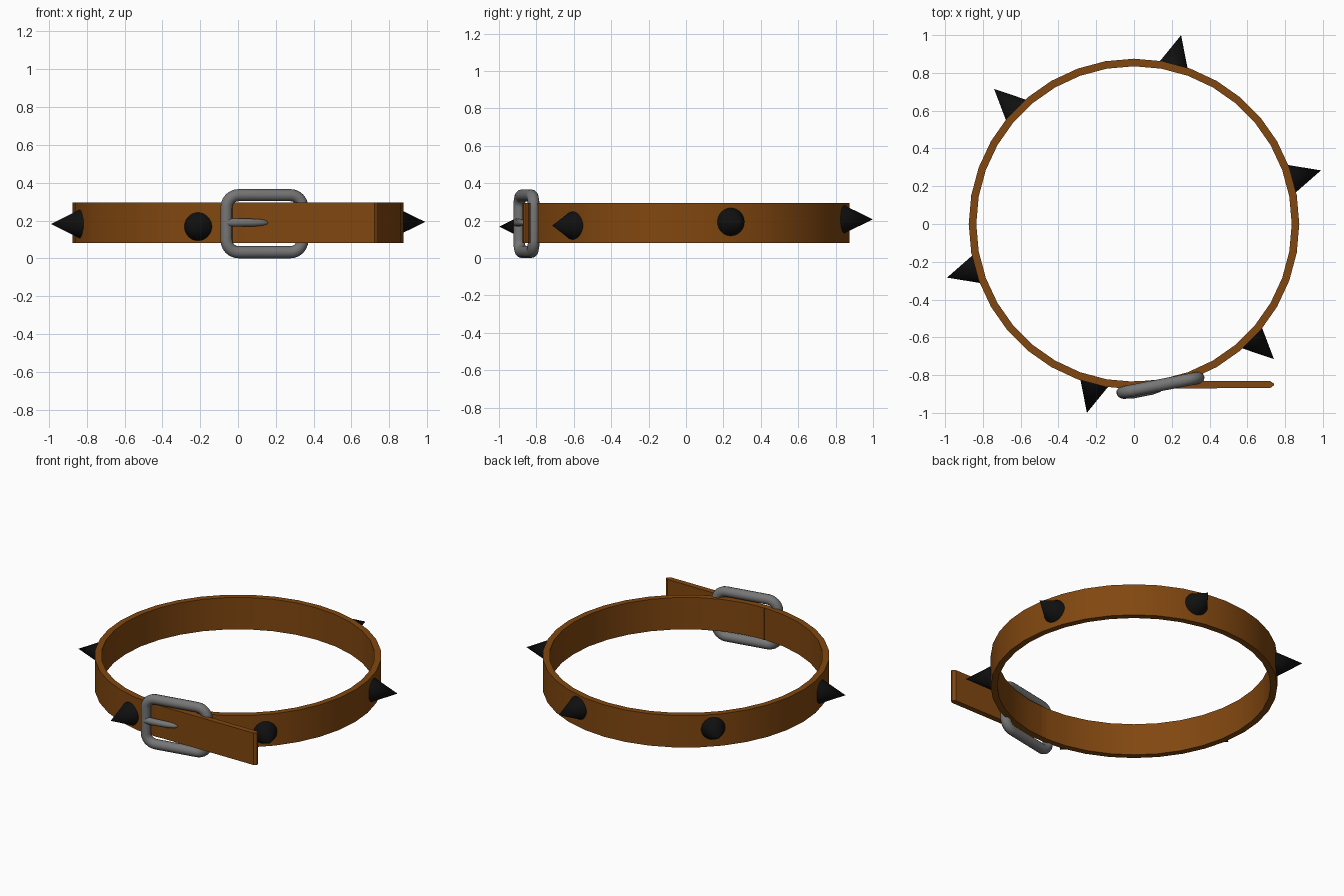
import bpy, bmesh, math
from mathutils import Vector, Matrix

if "Cube" in bpy.data.objects:
    bpy.data.objects.remove(bpy.data.objects["Cube"])


def material(name, rgb):
    m = bpy.data.materials.new(name)
    m.diffuse_color = (*rgb, 1)
    m.use_nodes = True
    m.node_tree.nodes["Principled BSDF"].inputs["Base Color"].default_value = m.diffuse_color
    return m


LEATHER = material("brown leather", (0.22, 0.063, 0.005))
METAL = material("grey metal", (0.18, 0.18, 0.18))
BLACK = material("black spike", (0.005, 0.005, 0.005))


def finish(ob, mat, angle=30):
    ob.data.materials.clear()
    ob.data.materials.append(mat)
    bpy.ops.object.select_all(action='DESELECT')
    ob.select_set(True)
    bpy.context.view_layer.objects.active = ob
    bpy.ops.object.shade_smooth_by_angle(angle=math.radians(angle))


def strap(name, sections, z0, z1):
    """Sweep of (inner xy, outer xy) sections between two heights."""
    bm = bmesh.new()
    rings = [[bm.verts.new((*p, z)) for p, z in ((i, z0), (o, z0), (o, z1), (i, z1))]
             for i, o in sections]
    for a, b in zip(rings, rings[1:]):
        for k in range(4):
            n = (k + 1) % 4
            bm.faces.new((a[k], a[n], b[n], b[k]))
    bm.faces.new(rings[0])
    bm.faces.new(rings[-1])
    bmesh.ops.recalc_face_normals(bm, faces=bm.faces)
    me = bpy.data.meshes.new(name)
    bm.to_mesh(me)
    bm.free()
    ob = bpy.data.objects.new(name, me)
    bpy.context.collection.objects.link(ob)
    finish(ob, LEATHER)


def tube(name, points, radii, depth, cyclic, matrix):
    """Round wire along points, turned into a mesh."""
    cu = bpy.data.curves.new(name, 'CURVE')
    cu.dimensions = '3D'
    cu.bevel_depth = depth
    cu.bevel_resolution = 4
    cu.use_fill_caps = not cyclic
    sp = cu.splines.new('POLY')
    sp.points.add(len(points) - 1)
    for p, co, r in zip(sp.points, points, radii):
        p.co = (*co, 1)
        p.radius = r
    sp.use_cyclic_u = cyclic
    ob = bpy.data.objects.new(name, cu)
    bpy.context.collection.objects.link(ob)
    ob.matrix_world = matrix
    bpy.ops.object.select_all(action='DESELECT')
    ob.select_set(True)
    bpy.context.view_layer.objects.active = ob
    bpy.ops.object.convert(target='MESH')
    finish(bpy.context.object, METAL, 50)


# Collar band: 36-sided loop starting and ending at the front
R_IN, R_OUT, Z0, Z1 = 0.835, 0.875, 0.08, 0.295
loop = []
for i in range(37):
    a = math.radians(-90 + 10 * i)
    d = Vector((math.cos(a), math.sin(a)))
    loop.append((d * R_IN, d * R_OUT))
strap("collar_band", loop, Z0, Z1)

# Loose strap end, straight with a short wedge tip
strap("strap_tail", [((0, -0.832), (0, -0.872)), ((0.722, -0.832), (0.722, -0.868)),
                     ((0.74, -0.845), (0.74, -0.855))], Z0, Z1)

# Buckle frame: rounded rectangle of wire, turned to follow the band
place = Matrix.Translation((0.14, -0.853, 0.183)) @ Matrix.Rotation(math.radians(11), 4, 'Z')
W, H, C = 0.205, 0.151, 0.065
frame = []
for k, (sx, sz) in enumerate(((1, 1), (-1, 1), (-1, -1), (1, -1))):
    for j in range(7):
        a = math.radians(90 * k + 15 * j)
        frame.append((sx * (W - C) + C * math.cos(a), 0, sz * (H - C) + C * math.sin(a)))
tube("buckle_frame", frame, [1] * len(frame), 0.032, True, place)

# Buckle tongue: tapered pin with a rounded tip
pin = [(-0.205, -0.012, 0.006), (-0.15, -0.02, 0.006), (-0.05, -0.022, 0.006),
       (-0.01, -0.02, 0.006), (0.008, -0.018, 0.006), (0.015, -0.017, 0.006)]
tube("buckle_tongue", pin, [1, 1, 0.9, 0.7, 0.45, 0.15], 0.022, False, place)

# Six spikes around the band, the ring of them slightly tilted
for i in range(6):
    a = math.radians(16 + 60 * i)
    d = Vector((math.cos(a), math.sin(a), 0))
    bpy.ops.mesh.primitive_cone_add(vertices=32, radius1=0.08, radius2=0, depth=0.17)
    ob = bpy.context.object
    ob.name = f"spike_{i + 1}"
    ob.rotation_euler = d.to_track_quat('Z', 'Y').to_euler()
    ob.location = d * 0.945 + Vector((0, 0, 0.187 + 0.02 * math.sin(a)))
    finish(ob, BLACK)
